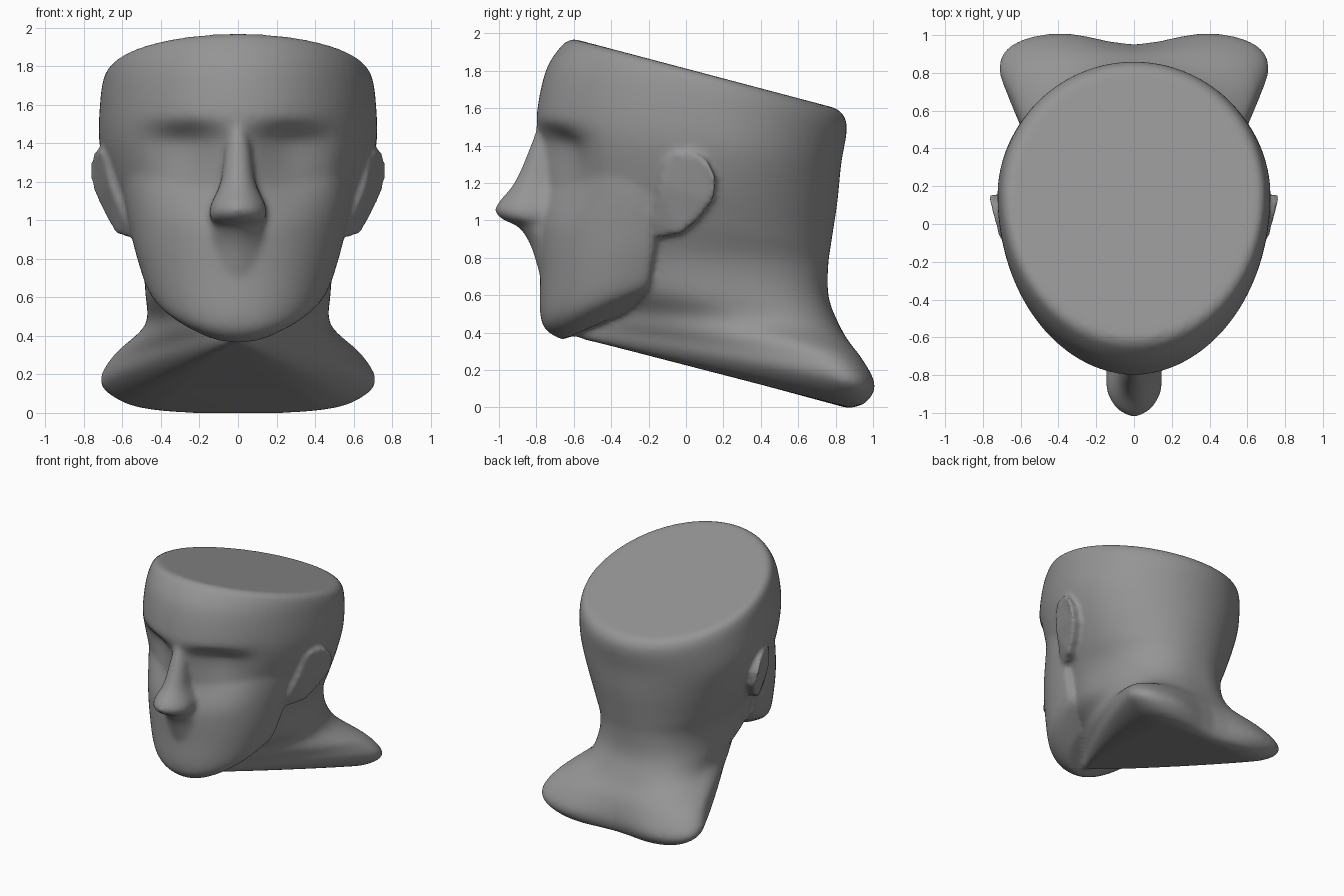
import bpy, bmesh
from math import sin, cos, pi, exp

if "Cube" in bpy.data.objects:
    bpy.data.objects.remove(bpy.data.objects["Cube"])

bm = bmesh.new()


def spline(rows, steps):
    """Catmull-Rom through rows of ring parameters."""
    out = []
    for i in range(len(rows) - 1):
        p0, p1 = rows[max(i - 1, 0)], rows[i]
        p2, p3 = rows[i + 1], rows[min(i + 2, len(rows) - 1)]
        for s in range(steps):
            t = s / steps
            out.append([b + 0.5 * t * (c - a + t * (2*a - 5*b + 4*c - d + t * (3*(b - c) + d - a)))
                        for a, b, c, d in zip(p0, p1, p2, p3)])
    return out + [list(rows[-1])]


def smoothstep(a, b, v):
    t = max(0, min(1, (v - a) / (b - a)))
    return t * t * (3 - 2 * t)


def sockets(x, y, z):
    """Eye hollows below the brow, fading out over the cheeks."""
    if y > -0.3:
        return y
    f = smoothstep(1.55, 1.40, z) * smoothstep(0.95, 1.40, z)
    side = exp(-((abs(x) - 0.27) / 0.2) ** 2)
    return y + 0.12 * f * side * smoothstep(-0.3, -0.6, y)


def loft(rows, steps=8, n=72, shape=None):
    """Ring: front y,z, back y,z, half width, y of widest, front and back roundness, back dent."""
    rings = []
    for fy, fz, by, bz, hw, yc, nf, nb, dent in spline(rows, steps):
        ring = []
        for k in range(n):
            a = 2 * pi * k / n
            c, s = cos(a), sin(a)
            e = 2 / (nf if c > 0 else nb)
            x = hw * abs(s) ** e * (1 if s > 0 else -1)
            y = yc + abs(c) ** e * ((fy - yc) if c > 0 else (by - yc))
            z = fz + (bz - fz) * (y - fy) / (by - fy)
            if c < 0:
                y -= dent * exp(-(x / 0.28) ** 2) * -c
            if shape:
                y = shape(x, y, z)
            ring.append(bm.verts.new((x, y, z)))
        rings.append(ring)
    for r, q in zip(rings, rings[1:]):
        for k in range(n):
            m = (k + 1) % n
            bm.faces.new((r[k], r[m], q[m], q[k]))
    bm.faces.new(rings[0])
    bm.faces.new(rings[-1])


# Skull running down into neck and shoulders
loft([
    (-.60, 1.97, .80, 1.60, .66, .15, 2, 2, 0),
    (-.66, 1.94, .845, 1.56, .695, .15, 2, 2, 0),
    (-.75, 1.80, .86, 1.48, .715, .15, 2, 2, 0),
    (-.80, 1.55, .83, 1.30, .72, .15, 2, 2, 0),
    (-.79, 1.33, .81, 1.10, .67, .13, 2, 2, 0),
    (-.74, 1.10, .78, .90, .59, .10, 2, 2.1, 0),
    (-.62, .85, .76, .75, .505, .10, 2, 2.3, 0),
    (-.50, .64, .765, .58, .48, .15, 2, 2.6, 0),
    (-.50, .52, .83, .42, .485, .40, 1.6, 2.9, 0),
    (-.58, .44, .955, .27, .65, .71, 1.2, 2.9, .04),
    (-.61, .40, 1.035, .12, .715, .81, 1.08, 2.9, .085),
    (-.58, .37, .985, .02, .59, .79, 1.08, 2.9, .06),
    (-.52, .36, .89, -.005, .42, .75, 1.05, 2.5, .02),
], shape=sockets)

# Face and jaw
loft([
    (-.75, 1.50, -.16, 1.50, .60, -.15, 1.75, 4, 0),
    (-.765, 1.20, -.13, 1.20, .60, -.17, 1.8, 4, 0),
    (-.785, .95, -.13, .95, .56, -.19, 1.95, 4, 0),
    (-.78, .72, -.16, .78, .515, -.21, 2.1, 4, 0),
    (-.78, .50, -.18, .66, .465, -.23, 2.1, 4, 0),
    (-.745, .41, -.22, .60, .385, -.28, 2.1, 4, 0),
    (-.66, .36, -.28, .53, .25, -.34, 2, 3, 0),
], shape=sockets)

# Nose and the ridge below it
loft([
    (-.79, 1.53, -.60, 1.53, .03, -.72, 2, 3, 0),
    (-.84, 1.38, -.60, 1.38, .065, -.76, 2, 3, 0),
    (-.92, 1.20, -.60, 1.20, .09, -.80, 2, 3, 0),
    (-1.02, 1.07, -.60, 1.07, .145, -.85, 1.8, 3, 0),
    (-.99, 1.01, -.60, 1.01, .145, -.84, 1.8, 3, 0),
    (-.90, .965, -.60, .98, .13, -.76, 1.8, 3, 0),
    (-.835, .87, -.60, .87, .17, -.70, 1.5, 3, 0),
    (-.78, .70, -.60, .70, .16, -.70, 1.6, 3, 0),
], n=40)

# Ears: tilted plates that lean out toward the top and back
OUTLINE = [(-.12, 1.31), (-.06, 1.36), (.03, 1.37), (.11, 1.33), (.165, 1.23), (.15, 1.11),
           (.065, 1.0), (-.03, .925), (-.17, .905), (-.19, 1.0), (-.15, 1.18)]


def ear(side):
    outer, inner = [], []
    for y, z in OUTLINE:
        lean = .79 - .38 * max(0, 1.25 - z) - .3 * max(0, z - 1.28)
        x = lean + .16 * (y - .15) - (.05 if y < -.11 else 0)
        outer.append(bm.verts.new((side * x, y, z)))
        inner.append(bm.verts.new((side * (x - .16), y * .95 - .01, 1.15 + (z - 1.15) * .96)))
    bm.faces.new(outer)
    bm.faces.new(inner)
    for k in range(len(outer)):
        m = (k + 1) % len(outer)
        bm.faces.new((outer[k], outer[m], inner[m], inner[k]))


for side in (1, -1):
    ear(side)

bmesh.ops.recalc_face_normals(bm, faces=bm.faces)
bmesh.ops.triangulate(bm, faces=[f for f in bm.faces if len(f.verts) > 4])
mesh = bpy.data.meshes.new("head_bust")
bm.to_mesh(mesh)
bm.free()
head = bpy.data.objects.new("head_bust", mesh)
bpy.context.collection.objects.link(head)
bpy.context.view_layer.objects.active = head
head.select_set(True)

# Fuse the parts into one smooth skin
fuse = head.modifiers.new("fuse", 'REMESH')
fuse.mode = 'VOXEL'
fuse.voxel_size = 0.015
soft = head.modifiers.new("soften", 'SMOOTH')
soft.factor = 0.5
soft.iterations = 18
for m in ("fuse", "soften"):
    bpy.ops.object.modifier_apply(modifier=m)
bpy.ops.object.shade_smooth()

# Dark grey clay
clay = bpy.data.materials.new("dark_clay")
clay.diffuse_color = (0.3, 0.3, 0.3, 1)
clay.use_nodes = True
clay.node_tree.nodes["Principled BSDF"].inputs["Base Color"].default_value = clay.diffuse_color
head.data.materials.clear()
head.data.materials.append(clay)
